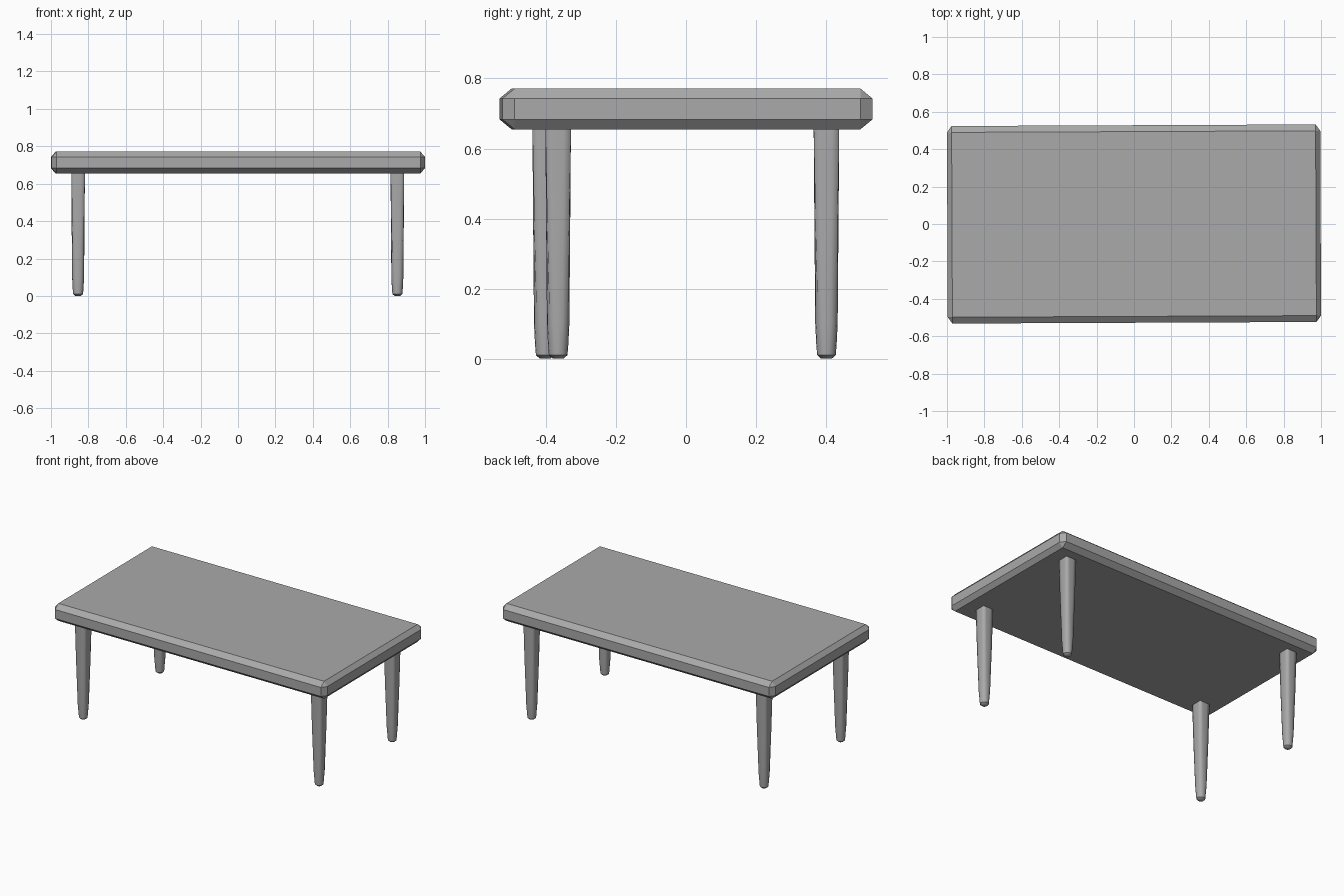
import bpy, bmesh, math
from itertools import product

cube = bpy.data.objects.get("Cube")
if cube:
    bpy.data.objects.remove(cube)

# Single grey finish
grey = bpy.data.materials.new("plain grey")
grey.use_nodes = True
colour = (0.4, 0.4, 0.4, 1)
grey.diffuse_color = colour
grey.node_tree.nodes["Principled BSDF"].inputs["Base Color"].default_value = colour


def add_object(name, bm, location):
    bmesh.ops.recalc_face_normals(bm, faces=bm.faces)
    mesh = bpy.data.meshes.new(name)
    bm.to_mesh(mesh)
    bm.free()
    mesh.materials.append(grey)
    obj = bpy.data.objects.new(name, mesh)
    obj.location = location
    bpy.context.collection.objects.link(obj)
    return obj


# Table top: a slab with every edge chamfered
half = (0.998, 0.528, 0.058)
inset = (0.025, 0.034, 0.028)
bm = bmesh.new()
for signs in product((-1, 1), repeat=3):
    for full in range(3):
        bm.verts.new([s * (half[i] - (0 if i == full else inset[i]))
                      for i, s in enumerate(signs)])
bmesh.ops.convex_hull(bm, input=bm.verts)
bmesh.ops.dissolve_limit(bm, angle_limit=0.01, verts=bm.verts, edges=bm.edges)
top = add_object("table_top", bm, (0, 0, 0.713))
top.rotation_euler.z = math.radians(0.25)

# Legs: square under the top, tapering to a round foot
SIDES = 16
RINGS = [  # height, half width, squareness
    (0.66, 0.0365, 1.0),
    (0.40, 0.0345, 0.7),
    (0.10, 0.0320, 0.15),
    (0.04, 0.0290, 0.0),
    (0.01, 0.0265, 0.0),
    (0.00, 0.0150, 0.0),
]


def make_leg(name, x, y):
    bm = bmesh.new()
    rings = []
    for z, r, square in RINGS:
        ring = []
        for i in range(SIDES):
            a = math.tau * i / SIDES
            c, s = math.cos(a), math.sin(a)
            reach = r * (1 - square + square / max(abs(c), abs(s)))
            ring.append(bm.verts.new((c * reach, s * reach, z)))
        rings.append(ring)
    for upper, lower in zip(rings, rings[1:]):
        for i in range(SIDES):
            j = (i + 1) % SIDES
            bm.faces.new((upper[i], upper[j], lower[j], lower[i]))
    bm.faces.new(rings[0])
    bm.faces.new(rings[-1])
    for f in bm.faces:
        f.smooth = True
    # Crisp rim where the foot and the top end turn
    for ring in (rings[0], rings[-2]):
        for i in range(SIDES):
            bm.edges.get((ring[i - 1], ring[i])).smooth = False
    add_object(name, bm, (x, y, 0))


make_leg("front_left_leg", 0.852, -0.365)
make_leg("front_right_leg", -0.855, -0.402)
make_leg("back_left_leg", 0.852, 0.401)
make_leg("back_right_leg", -0.855, 0.401)
